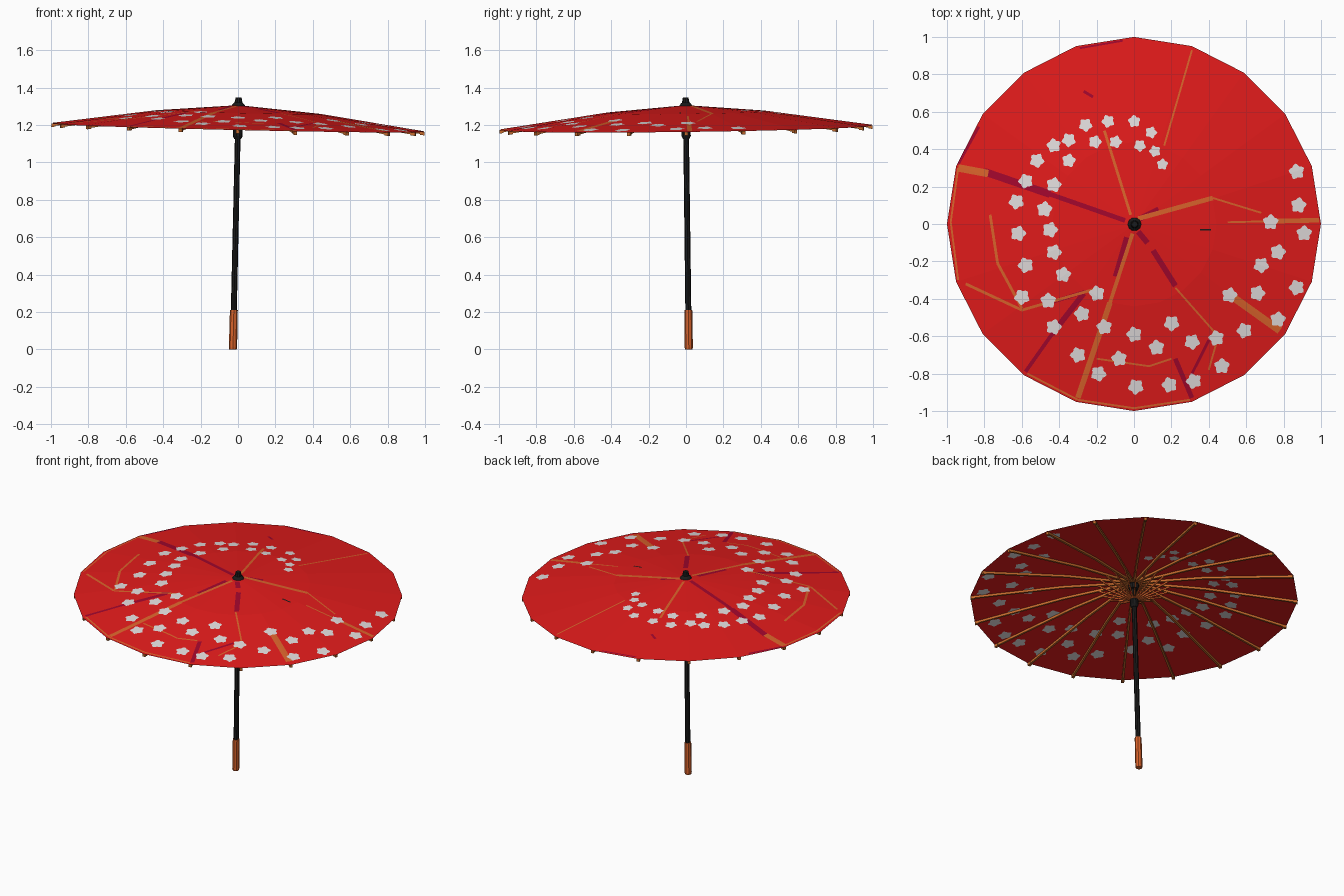
import bpy, bmesh, random
from math import sin, cos, tau, hypot, atan2
from mathutils import Vector, Matrix
from mathutils.geometry import delaunay_2d_cdt

random.seed(4)
if "Cube" in bpy.data.objects:
    bpy.data.objects.remove(bpy.data.objects["Cube"])

SIDES = 20
PROFILE = [(0, 1.305), (0.44, 1.268), (1, 1.187)]

# The whole parasol leans slightly about a point under the canopy
PIVOT = Vector((0, 0, 1.2))
LEAN = Vector((0, 0, 1)).rotation_difference(Vector((0.0225, -0.0125, 1)))
TILT = Matrix.Translation(PIVOT) @ LEAN.to_matrix().to_4x4() @ Matrix.Translation(-PIVOT)


def material(name, colour):
    mat = bpy.data.materials.new(name)
    mat.use_nodes = True
    mat.diffuse_color = (*colour, 1)
    mat.node_tree.nodes["Principled BSDF"].inputs["Base Color"].default_value = (*colour, 1)
    return mat


RED = material("red paper", (0.76, 0.011, 0.011))
CRIMSON = material("crimson paint", (0.36, 0.002, 0.026))
ORANGE = material("orange wood", (0.7, 0.125, 0.024))
BAMBOO = material("bamboo", (0.58, 0.15, 0.026))
PALE = material("pale blossom", (0.76, 0.72, 0.72))
BLACK = material("black lacquer", (0.01, 0.01, 0.01))


def finish(name, bm, mats, solid=True):
    if solid:
        bmesh.ops.recalc_face_normals(bm, faces=bm.faces)
    mesh = bpy.data.meshes.new(name)
    bm.to_mesh(mesh)
    bm.free()
    mesh.transform(TILT)
    for mat in mats:
        mesh.materials.append(mat)
    bpy.context.collection.objects.link(bpy.data.objects.new(name, mesh))


def profile_z(r):
    for (r0, z0), (r1, z1) in zip(PROFILE, PROFILE[1:]):
        if r <= r1 or r1 == 1:
            return z0 + (z1 - z0) * (r - r0) / (r1 - r0)


def drape(x, y, lift):
    """Point on the faceted canopy, raised by lift."""
    step = tau / SIDES
    off = atan2(y, x) % step - step / 2
    return Vector((x, y, profile_z(hypot(x, y) * cos(off) / cos(step / 2)) + lift))


def lathe(name, outline, mat, sides):
    """Closed turned part from (radius, height) pairs."""
    bm = bmesh.new()
    rings = [[bm.verts.new((r * cos(tau * i / sides), r * sin(tau * i / sides), z))
              for i in range(sides)] for r, z in outline]
    for a, b in zip(rings, rings[1:]):
        for i in range(sides):
            j = (i + 1) % sides
            bm.faces.new((a[i], a[j], b[j], b[i]))
    bm.faces.new(rings[0])
    bm.faces.new(rings[-1])
    finish(name, bm, [mat])


def spokes(name, path, width, height, mat):
    """Rectangular bar along a (radius, height) path, repeated around the axis."""
    bm = bmesh.new()
    for k in range(SIDES):
        turn = Matrix.Rotation(tau * k / SIDES, 3, 'Z')
        loops = [[bm.verts.new(turn @ Vector((r, s * width / 2, z + t * height / 2)))
                  for s, t in ((-1, -1), (1, -1), (1, 1), (-1, 1))] for r, z in path]
        for a, b in zip(loops, loops[1:]):
            for i in range(4):
                j = (i + 1) % 4
                bm.faces.new((a[i], a[j], b[j], b[i]))
        bm.faces.new(loops[0])
        bm.faces.new(loops[-1])
    finish(name, bm, [mat])


# Frame: ribs, their tips and the short stretchers
spokes("ribs", [(r, profile_z(r) - 0.009) for r in (0.03, 0.44, 0.99)], 0.013, 0.015, BAMBOO)
spokes("rib_tips", [(r, profile_z(r) - 0.012) for r in (0.975, 0.998)], 0.018, 0.018, BAMBOO)
spokes("stretchers", [(0.02, 1.18), (0.22, 1.272)], 0.008, 0.01, ORANGE)

# Shaft, runner, top cap and grip
lathe("shaft", [(0.016, 0.19), (0.015, 1.3)], BLACK, 8)
lathe("runner", [(0.018, 1.125), (0.026, 1.14), (0.026, 1.18), (0.02, 1.19)], BLACK, 10)
lathe("top_hub", [(0.03, 1.25), (0.034, 1.28), (0.02, 1.295)], BLACK, 10)
lathe("cap", [(0.04, 1.298), (0.03, 1.312), (0.021, 1.32), (0.016, 1.346)], BLACK, 10)
lathe("grip", [(0.02, 0), (0.022, 0.01), (0.021, 0.21)], ORANGE, 8)

# Spiral of painted blossoms (hundredths)
BLOSSOMS = [
    (15, 32), (11, 39), (9, 49), (3, 42), (0, 55), (-10, 44), (-14, 55), (-21, 44), (-26, 53),
    (-35, 34), (-35, 45), (-43, 42), (-52, 34), (-58, 23), (-43, 21), (-63, 12), (-48, 8),
    (-62, -5), (-45, -3), (-43, -15), (-58, -22), (-38, -27), (-60, -39), (-46, -41),
    (-20, -37), (-28, -48), (-43, -55), (-16, -55), (-30, -70), (-19, -80), (-8, -72),
    (0, -59), (1, -87), (12, -66), (20, -53), (19, -86), (32, -84), (31, -63), (44, -61),
    (47, -76), (59, -57), (51, -38), (66, -37), (77, -51), (68, -22), (87, -34), (77, -15),
    (73, 1), (91, -5), (88, 10), (87, 28)]

# Painted branches: width, then points (hundredths)
CRIMSON_LINES = [
    (2.5, (-5, 2), (-45, 16)), (4, (-45, 16), (-80, 28)), (3, (-4, -7), (-10, -28)),
    (3, (-27, -37), (-44, -59)), (2, (-44, -59), (-58, -79)), (2, (-26, -36), (-45, -42)),
    (3, (10, -14), (22, -33)), (2.5, (22, -72), (31, -93)), (1.5, (40, -62), (30, -82)),
    (1.5, (-94, 32), (-83, 52)), (3, (3, 3), (13, 8)), (3, (2, -4), (7, -10)),
    (1.5, (-27, 71), (-22, 68)), (1, (-29, 94), (-6, 98))]
ORANGE_LINES = [
    (2.5, (2, 3), (42, 14)), (1, (42, 14), (68, 6)), (1, (50, 1), (72, 1.5)),
    (2.5, (72, 1.5), (99, 2)), (2, (-1, -5), (-13, -42)), (3, (-13, -42), (-30, -93)),
    (1.5, (-2, 5), (-16, 50)), (1, (16, 42), (31, 93)), (4, (50, -37), (78, -57)),
    (4, (-94, 30), (-78, 27)), (1.5, (-90, -32), (-60, -46), (-22, -35)),
    (1.5, (-77, 5), (-73, -21), (-60, -45)), (1, (-20, -72), (8, -76), (20, -72)),
    (1, (22, -34), (45, -60), (40, -78)), (1, (-94, 30), (-98, 1), (-94, -30)),
    (1, (-57, -80), (-30, -94), (0, -98.5), (30, -94))]


def ring_point(r, i):
    return Vector((r * cos(tau * i / SIDES), r * sin(tau * i / SIDES)))


def facets():
    """Flat outlines of the canopy panels."""
    for i in range(SIDES):
        a, b = ring_point(0.44, i), ring_point(0.44, i + 1)
        yield [Vector((0, 0)), a, b]
        yield [a, ring_point(1, i), ring_point(1, i + 1), b]


def bands(lines):
    for width, *points in lines:
        for p, q in zip(points, points[1:]):
            p, q = Vector(p) / 100, Vector(q) / 100
            side = (q - p).orthogonal().normalized() * width / 200
            yield [p + side, p - side, q - side, q + side]


def blossoms():
    for n, centre in enumerate(BLOSSOMS):
        size = 0.031 + 0.012 * min(1, n / 16)
        spin = random.uniform(0, tau)
        yield [Vector(centre) / 100 + size * (0.88 + 0.15 * cos(tau * i / 4))
               * Vector((cos(tau * i / 20 + spin), sin(tau * i / 20 + spin)))
               for i in range(20)]


def paper(name, layers, lift):
    """Canopy sheet with the painted outlines cut in; later layers cover earlier ones."""
    points, polygons, slots = [], [], []
    for slot, (mat, outlines) in enumerate(layers):
        for outline in outlines:
            polygons.append(list(range(len(points), len(points) + len(outline))))
            points += outline
            slots.append(slot)
    cut = delaunay_2d_cdt(points, [], polygons, 1, 1e-5)
    bm = bmesh.new()
    verts = [bm.verts.new(drape(*p, lift)) for p in cut[0]]
    for tri, sources in zip(cut[2], cut[5]):
        covering = [slots[s] for s in sources]
        if 0 in covering:
            face = bm.faces.new([verts[i] for i in tri])
            face.material_index = max(covering)
            face.normal_update()
            if face.normal.z * lift < 0:
                face.normal_flip()
    finish(name, bm, [mat for mat, outlines in layers], solid=False)


# Faceted paper canopy: painted outer sheet, lining where the blossoms show through
flowers = list(blossoms())
paper("canopy", [(RED, facets()), (CRIMSON, bands(CRIMSON_LINES)),
                 (ORANGE, bands(ORANGE_LINES)), (PALE, flowers),
                 (BLACK, bands([(1, (35, -3), (41, -3))]))], 0.001)
paper("canopy_lining", [(RED, facets()), (PALE, flowers)], -0.002)
